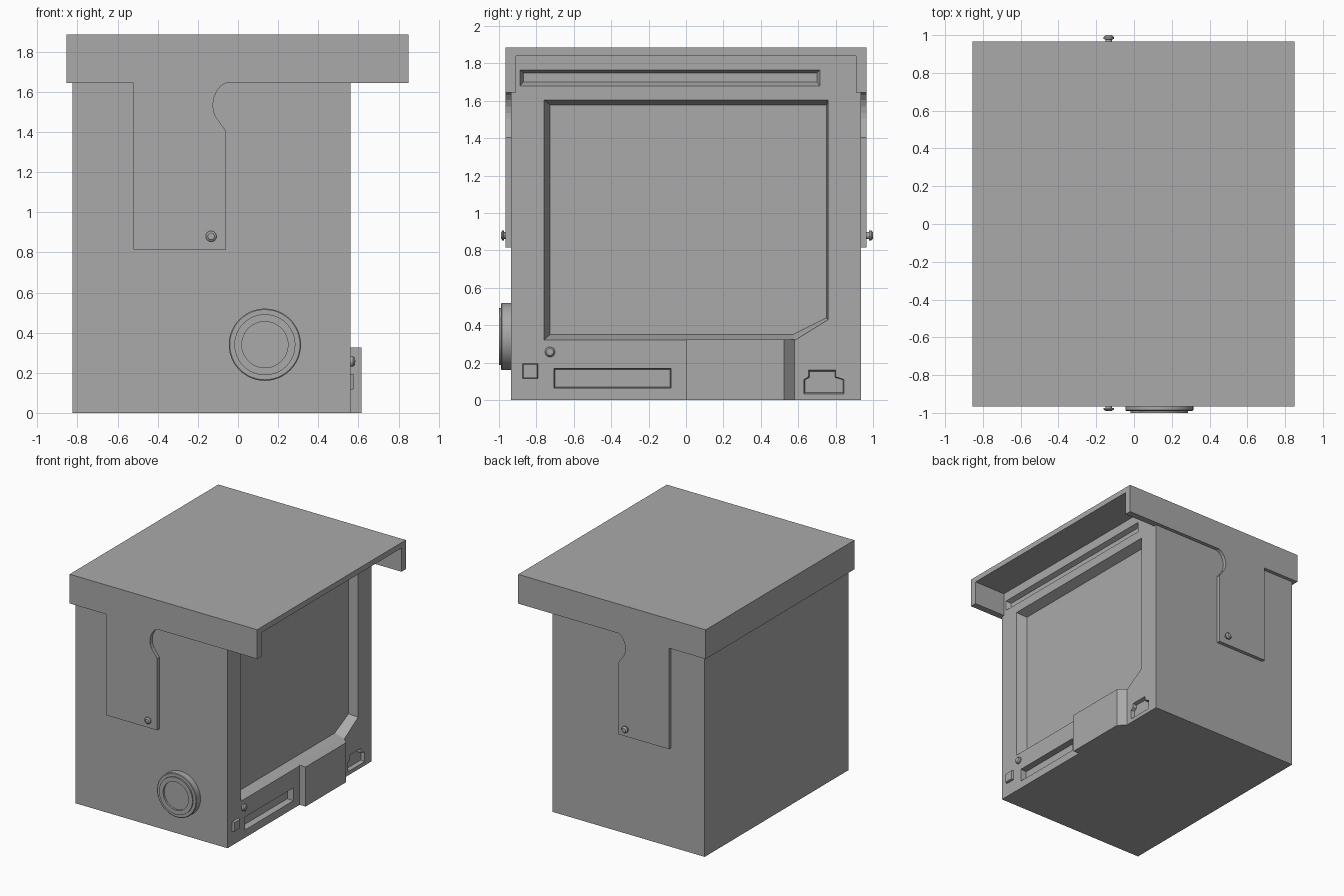
import bpy, bmesh, math
from mathutils import Matrix

cube = bpy.data.objects.get("Cube")
if cube:
    bpy.data.objects.remove(cube, do_unlink=True)

grey = bpy.data.materials.new("plain grey")
grey.use_nodes = True
grey.diffuse_color = (0.4, 0.4, 0.4, 1)
grey.node_tree.nodes["Principled BSDF"].inputs["Base Color"].default_value = (0.4, 0.4, 0.4, 1)


def finish(name, bm):
    bmesh.ops.recalc_face_normals(bm, faces=bm.faces)
    me = bpy.data.meshes.new(name)
    bm.to_mesh(me)
    bm.free()
    ob = bpy.data.objects.new(name, me)
    bpy.context.collection.objects.link(ob)
    me.materials.append(grey)
    return ob


def prism(name, axis, pts, d0, d1, end_pts=None):
    """Sweep a profile along an axis, optionally tapering to a second profile."""
    place = {"X": lambda u, v, d: (d, u, v),
             "Y": lambda u, v, d: (u, d, v),
             "Z": lambda u, v, d: (u, v, d)}[axis]
    bm = bmesh.new()
    a = [bm.verts.new(place(u, v, d0)) for u, v in pts]
    b = [bm.verts.new(place(u, v, d1)) for u, v in (end_pts or pts)]
    bm.faces.new(a)
    bm.faces.new(b[::-1])
    for i in range(len(a)):
        j = (i + 1) % len(a)
        bm.faces.new((a[i], a[j], b[j], b[i]))
    return finish(name, bm)


def rect(u0, v0, u1, v1):
    return [(u0, v0), (u1, v0), (u1, v1), (u0, v1)]


def lathe(name, profile, centre, direction, steps):
    """Revolve (radius, height) points about a direction; ends lie on the axis."""
    bm = bmesh.new()
    vs = [bm.verts.new((r, 0, h)) for r, h in profile]
    es = [bm.edges.new(p) for p in zip(vs, vs[1:])]
    bmesh.ops.spin(bm, geom=vs + es, cent=(0, 0, 0), axis=(0, 0, 1),
                   angle=math.tau, steps=steps)
    bmesh.ops.remove_doubles(bm, verts=bm.verts, dist=0.0001)
    turn = {"X": Matrix.Rotation(math.pi / 2, 4, "Y"),
            "-Y": Matrix.Rotation(math.pi / 2, 4, "X"),
            "Y": Matrix.Rotation(-math.pi / 2, 4, "X")}[direction]
    bm.transform(Matrix.Translation(centre) @ turn)
    ob = finish(name, bm)
    bpy.ops.object.select_all(action="DESELECT")
    bpy.context.view_layer.objects.active = ob
    ob.select_set(True)
    bpy.ops.object.shade_smooth_by_angle(angle=math.radians(35))
    return ob


def combine(target, other, operation):
    other.hide_render = True
    mod = target.modifiers.new("combine", "BOOLEAN")
    mod.operation = operation
    mod.solver = "EXACT"
    mod.object = other
    bpy.context.view_layer.objects.active = target
    bpy.ops.object.modifier_apply(modifier=mod.name)
    bpy.data.objects.remove(other, do_unlink=True)


FACE = 0.56

# Main cabinet with recesses in its screen side
body = prism("cabinet", "X", rect(-0.935, 0, 0.935, 1.86), -0.825, FACE)
screen_outer = [(-0.76, 0.32), (0.583, 0.32), (0.76, 0.43), (0.76, 1.605), (-0.76, 1.605)]
screen_inner = [(-0.727, 0.35), (0.57, 0.35), (0.75, 0.44), (0.75, 1.577), (-0.727, 1.577)]
port = [(0.63, 0.032), (0.845, 0.032), (0.845, 0.11), (0.80, 0.125),
        (0.80, 0.16), (0.655, 0.16), (0.655, 0.125), (0.63, 0.11)]
recesses = [
    (screen_outer, screen_inner, 0.08),
    (rect(-0.888, 1.68, 0.717, 1.765), rect(-0.87, 1.70, 0.70, 1.75), 0.04),
    (rect(-0.706, 0.064, -0.08, 0.17), rect(-0.70, 0.07, -0.086, 0.164), 0.05),
    (port, [(0.7375 + (u - 0.7375) * 0.94, 0.096 + (v - 0.096) * 0.88) for u, v in port], 0.03),
]
for outer, inner, depth in recesses:
    combine(body, prism("recess_cutter", "X", outer, FACE + 0.001, FACE - depth, inner), "DIFFERENCE")

# Raised lower cover with one ramped end
prism("lower_cover", "Z",
      [(0.54, 0), (0.615, 0), (0.615, 0.525), (FACE, 0.58), (0.54, 0.58)], 0, 0.325)

# Hood with open front, and a hanging tab on both flanks
hood = prism("hood", "Z", rect(-0.855, -0.965, 0.85, 0.965), 1.645, 1.885)
combine(hood, prism("hood_cutter", "Z", rect(-0.80, -0.91, 0.95, 0.91), 1.6, 1.84), "DIFFERENCE")
tab = [(-0.52, 0.815), (-0.06, 0.815), (-0.06, 1.405), (-0.085, 1.44), (-0.11, 1.475),
       (-0.122, 1.505), (-0.125, 1.535), (-0.12, 1.57), (-0.105, 1.605), (-0.085, 1.63),
       (-0.06, 1.645), (-0.06, 1.70), (-0.52, 1.70)]
for s in (-1, 1):
    combine(hood, prism("tab", "Y", tab, s * 0.92, s * 0.965), "UNION")
bm = bmesh.new()
bm.from_mesh(hood.data)
bmesh.ops.dissolve_limit(bm, angle_limit=0.01, verts=bm.verts, edges=bm.edges)
bm.to_mesh(hood.data)
bm.free()

# Pins through the tabs
for name, s, length in (("front_pin", -1, 0.024), ("back_pin", 1, 0.035)):
    lathe(name, [(0, -0.01), (0.018, -0.01), (0.018, length * 0.35), (0.027, length * 0.4),
                 (0.027, length * 0.7), (0.017, length), (0, length)],
          (-0.134, s * 0.965, 0.88), "Y" if s > 0 else "-Y", 16)

# Round dial on the front
lathe("dial", [(0, -0.01), (0.18, -0.01), (0.18, 0.05), (0.175, 0.054), (0.152, 0.054),
               (0.152, 0.065), (0.115, 0.065), (0.115, 0.05), (0, 0.05)],
      (0.134, -0.935, 0.34), "-Y", 48)

# Small round knob and square button on the screen side
lathe("small_knob", [(0, -0.01), (0.027, -0.01), (0.027, 0.012), (0.018, 0.022), (0, 0.025)],
      (FACE, -0.727, 0.257), "X", 20)
prism("square_button", "X", rect(-0.877, 0.112, -0.79, 0.198), FACE - 0.01, FACE + 0.018,
      rect(-0.87, 0.119, -0.797, 0.191))
